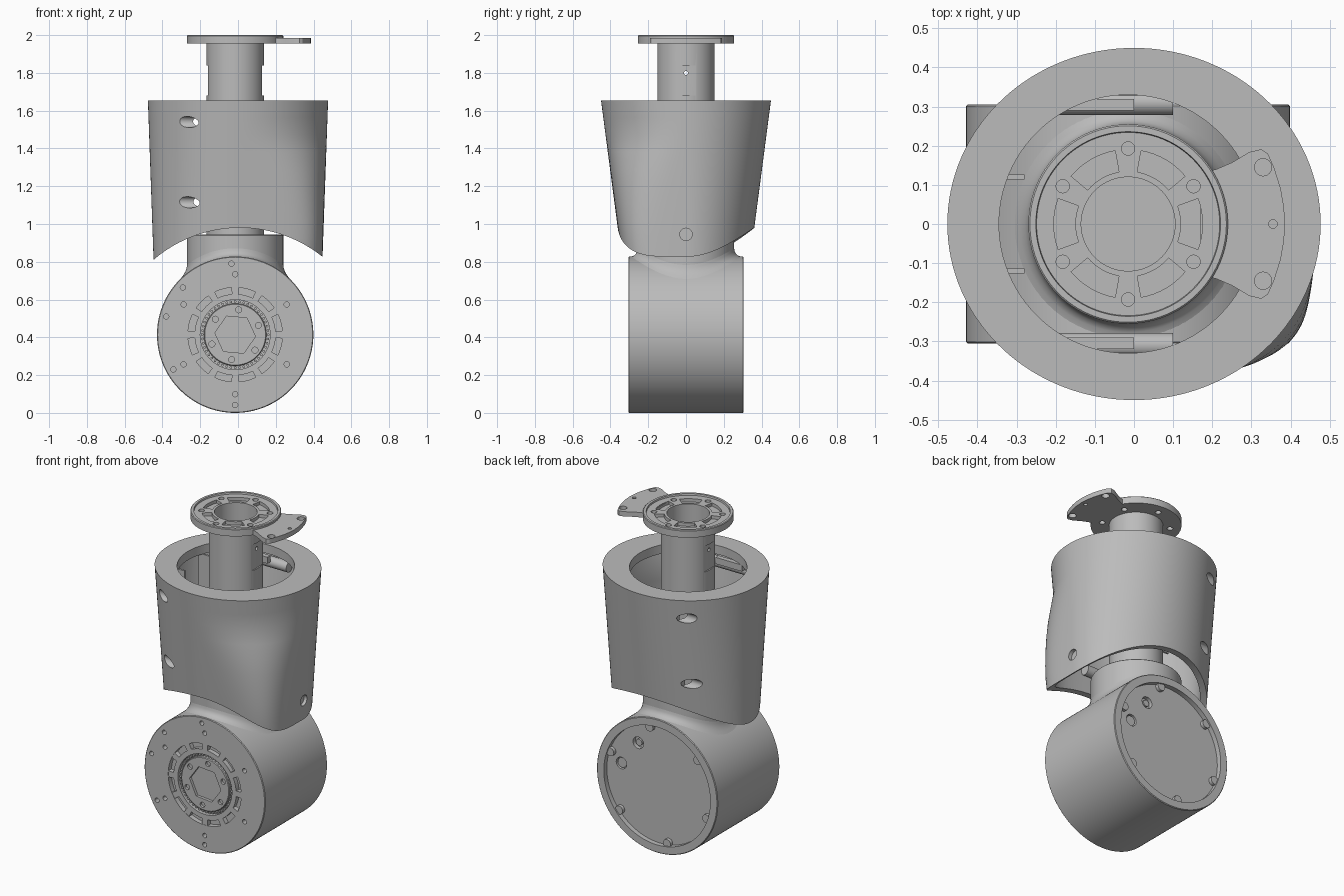
import bpy, bmesh
from math import sin, cos, pi, radians, sqrt
from mathutils import Matrix

cube = bpy.data.objects.get("Cube")
if cube:
    bpy.data.objects.remove(cube)

grey = bpy.data.materials.new("machined grey")
grey.use_nodes = True
grey.diffuse_color = (0.5, 0.5, 0.5, 1)
grey.node_tree.nodes["Principled BSDF"].inputs["Base Color"].default_value = (0.5, 0.5, 0.5, 1)

CX, JOINT_Z = -0.015, 0.414
UP = Matrix.Translation((CX, 0, 0))
FRONT = Matrix.Translation((CX, 0, JOINT_Z)) @ Matrix.Rotation(pi / 2, 4, 'X')
SIDE = Matrix.Rotation(pi / 2, 4, 'Y')     # local z runs along x
parts = []


def finish(name, bm, matrix=Matrix()):
    bmesh.ops.remove_doubles(bm, verts=bm.verts, dist=1e-5)
    bmesh.ops.transform(bm, matrix=matrix, verts=bm.verts)
    bmesh.ops.recalc_face_normals(bm, faces=bm.faces)
    mesh = bpy.data.meshes.new(name)
    bm.to_mesh(mesh)
    bm.free()
    mesh.materials.append(grey)
    ob = bpy.data.objects.new(name, mesh)
    bpy.context.collection.objects.link(ob)
    parts.append(ob)
    return ob


def loft(name, rings, matrix=Matrix(), cap=False, loop=False):
    """Skin a list of equal rings of points."""
    bm = bmesh.new()
    vs = [[bm.verts.new(p) for p in ring] for ring in rings]
    n = len(vs[0])
    for a, b in zip(vs, vs[1:] + vs[:1] if loop else vs[1:]):
        for i in range(n):
            bm.faces.new((a[i], a[(i + 1) % n], b[(i + 1) % n], b[i]))
    if cap:
        bm.faces.new(vs[0])
        bm.faces.new(vs[-1])
    return finish(name, bm, matrix)


def lathe(name, profile, matrix=UP, loop=False, n=96):
    rings = [[(r * cos(2 * pi * i / n), r * sin(2 * pi * i / n), z) for i in range(n)]
             for r, z in profile]
    return loft(name, rings, matrix, loop=loop)


def prisms(name, outlines, z0, z1, matrix=UP):
    """Extrude one or more flat outlines into a single mesh."""
    bm = bmesh.new()
    for pts in outlines:
        low = [bm.verts.new((x, y, z0)) for x, y in pts]
        high = [bm.verts.new((x, y, z1)) for x, y in pts]
        bm.faces.new(low)
        bm.faces.new(high)
        for i in range(len(pts)):
            j = (i + 1) % len(pts)
            bm.faces.new((low[i], low[j], high[j], high[i]))
    return finish(name, bm, matrix)


def polar(r, deg):
    return r * cos(radians(deg)), r * sin(radians(deg))


def disc(x, y, r, n=24, turn=0):
    return [(x + r * cos(2 * pi * i / n + turn), y + r * sin(2 * pi * i / n + turn)) for i in range(n)]


def around(count, radius, r, start=0, n=20):
    return [disc(*polar(radius, start + 360 * i / count), r, n) for i in range(count)]


def sector(r0, r1, mid, half, n=8):
    angles = [mid - half + 2 * half * i / n for i in range(n + 1)]
    return [polar(r1, a) for a in angles] + [polar(r0, a) for a in reversed(angles)]


def rect(x0, x1, y0, y1):
    return [(x0, y0), (x1, y0), (x1, y1), (x0, y1)]


def cut(target, *cutters):
    for c in cutters:
        mod = target.modifiers.new("cut", 'BOOLEAN')
        mod.operation, mod.solver, mod.object = 'DIFFERENCE', 'EXACT', c
        bpy.context.view_layer.objects.active = target
        bpy.ops.object.modifier_apply(modifier=mod.name)
        parts.remove(c)
        bpy.data.objects.remove(c)


# Horizontal joint barrel, recessed at both ends
R = 0.414
barrel = lathe("joint_barrel", [
    (0, .275), (.25, .275), (.25, .305), (R - .004, .305), (R, .301), (R, -.301),
    (R - .004, -.305), (.365, -.305), (.365, -.275), (0, -.275)], FRONT, n=128)
face_holes = [disc(x, y, .014, 16) for x in (-.273, .273) for y in (-.157, .16)]
face_holes += [disc(x, y, .014, 16) for x, y in (
    (0, .32), (0, -.315), (0, -.372), (-.02, .376), (-.277, .25), (-.365, .096), (-.327, -.184))]
cut(barrel, prisms("cutter", face_holes, .25, .4, FRONT),
    prisms("cutter", [disc(.15, .216, .036), disc(.265, .06, .036)], -.4, -.25, FRONT))
prisms("back_screws", [disc(.15, .216, .02), disc(.265, .06, .03)], -.268, -.24, FRONT)
prisms("back_cover_tabs", around(6, .35, .026, 20), -.296, -.27, FRONT)

# Output hub on the front of the joint
lathe("hub_ring", [(.185, .27), (.215, .27), (.215, .303), (.185, .303)], FRONT, True)
prisms("hub_teeth", [sector(.213, .252, 30 * i, 4.5) for i in range(12)], .27, .303, FRONT)
prisms("bearing_pins", around(48, .175, .007, n=8), .27, .292, FRONT)
hub = lathe("hub_plate", [(0, .27), (.165, .27), (.165, .296), (.161, .3), (0, .3)], FRONT)
cut(hub, prisms("cutter", [disc(0, 0, .108, 6, -.09)], .283, .35, FRONT),
    prisms("cutter", around(6, .133, .016, 82), .285, .35, FRONT))

# Neck and its fillet onto the barrel
lathe("neck", [(0, .6), (.255, .6), (.255, .94), (.25, .945), (0, .945)])
rings = []
for r, lift in ((.254, .05), (.257, .03), (.264, .014), (.277, .004), (.297, -.002)):
    ring = []
    for i in range(96):
        x, y = r * cos(2 * pi * i / 96), r * sin(2 * pi * i / 96)
        ring.append((x, y, JOINT_Z + sqrt(R * R - x * x) + lift))
    rings.append(ring)
loft("neck_fillet", rings, UP)

# Hollow stem with flats and a cross hole
stem = lathe("stem", [(.12, .9), (.152, .9), (.152, 1.96), (.12, 1.96)], loop=True)
flats = [rect(x, x + .1, 1.68, 1.84) for x in (-.243, .143)]
cut(stem, prisms("cutter", flats, -.2, .2, UP @ Matrix.Rotation(pi / 2, 4, 'X')),
    prisms("cutter", [disc(-1.8, 0, .011, 16)], -.4, .4, SIDE))

# Top flange with pockets and bolt holes
flange = lathe("top_flange", [
    (.12, 1.955), (.255, 1.955), (.255, 1.996), (.251, 2), (.236, 2), (.234, 1.99),
    (.13, 1.99), (.12, 1.99)], loop=True)
cut(flange, prisms("cutter", [sector(.135, .19, 60 * i, 20) for i in range(6)], 1.97, 2.1),
    prisms("cutter", around(6, .193, .017, 30), 1.9, 2.1))

# Side bracket on the flange
half = [(.17, .13), (.21, .14), (.25, .157), (.295, .184), (.325, .191), (.342, .18),
        (.358, .145), (.375, .09), (.383, .045)]
bracket = prisms("side_bracket", [half + [(.386, 0)] + [(x, -y) for x, y in reversed(half)]],
                 1.955, 1.985, Matrix())
cut(bracket, prisms("cutter", [disc(.33, .145, .022), disc(.33, -.145, .022), disc(.355, 0, .011)],
                    1.9, 2.1, Matrix()))


# Tapered oval housing; its front corner squares off toward the bottom
def oval(z, wall=0, n=128):
    a = .447 + (z - .81) * .0355 - wall
    b = .355 + (z - .93) * .131 - wall
    square = 2 + 2.6 * min(1, max(0, (1.45 - z) / .5))
    ring = []
    for i in range(n):
        c, s = cos(2 * pi * i / n), sin(2 * pi * i / n)
        e = 2 / square if c > 1e-6 and s < -1e-6 else 1
        ring.append((a * abs(c) ** e * (1 if c > 0 else -1), b * abs(s) ** e * (1 if s > 0 else -1), z))
    return ring


levels = [.74 + .0915 * i for i in range(11)]
housing = loft("housing", [oval(z) for z in levels[:-1] + [1.655]], cap=True)
cut(housing,
    loft("cutter", [oval(z, .04) for z in [.7] + levels[:-1] + [1.6]], cap=True),
    prisms("cutter", [disc(0, 0, .33, 96)], 1.5, 1.8),
    prisms("cutter", [disc(.01, .28, .7, 160)], -.8, .8, Matrix.Rotation(pi / 2, 4, 'X')),
    prisms("cutter", [disc(-z, s * y, .03) for z, y in ((1.54, .36), (1.115, .31)) for s in (-1, 1)],
           -.7, -.2, SIDE),
    prisms("cutter", [disc(-.945, 0, .033)], .3, .7, SIDE))

# Screw bosses, screw and joining lips inside the housing
prisms("screw_bosses", [disc(-z, s * y, .032) for z, y in ((1.54, .36), (1.115, .31)) for s in (-1, 1)],
       -.19, .1, SIDE)
prisms("side_screw", [disc(-.945, 0, .034)], .39, .43, SIDE)
prisms("joining_lips", [rect(-.18, 0, .29, .32), rect(-.18, 0, -.32, -.29)], 1.56, 1.6, Matrix())
prisms("rim_tabs", [rect(-.35, -.28, y - .006, y + .006) for y in (-.12, .12)], 1.3, 1.6, Matrix())

# Smooth curved faces, keep edges sharp
for ob in parts:
    ob.data.shade_smooth()
    ob.data.set_sharp_from_angle(angle=radians(30))
